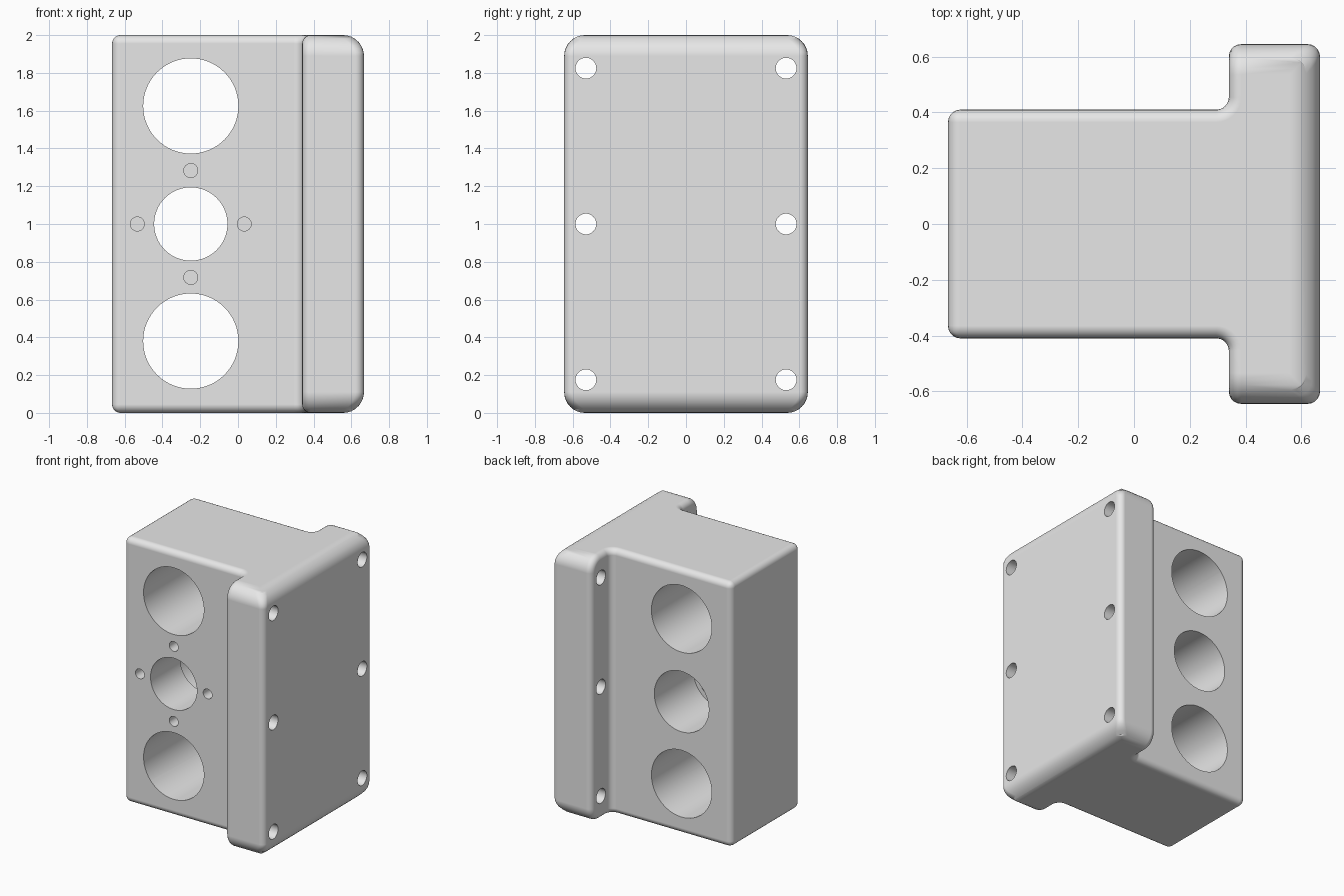
import bpy, bmesh, math
from mathutils import Matrix, Vector

cube = bpy.data.objects.get("Cube")
if cube:
    bpy.data.objects.remove(cube, do_unlink=True)

X, BODY_Y, FLANGE_X, FLANGE_Y, H = 0.667, 0.41, 0.34, 0.645, 2.0
R = 0.045            # edge rounding and inner fillet
CORNER = 0.11        # large flange corner radius
BORE_X = -0.25
SEG = 8

grey = bpy.data.materials.new("light grey")
grey.use_nodes = True
grey.diffuse_color = (0.8, 0.8, 0.8, 1)
grey.node_tree.nodes["Principled BSDF"].inputs["Base Color"].default_value = (0.8, 0.8, 0.8, 1)


def make_object(name, bm):
    mesh = bpy.data.meshes.new(name)
    bm.to_mesh(mesh)
    bm.free()
    mesh.materials.append(grey)
    obj = bpy.data.objects.new(name, mesh)
    bpy.context.collection.objects.link(obj)
    return obj


# T-shaped plan with filleted inner corners, extruded upward
half = [(-X, BODY_Y)]
for i in range(SEG + 1):
    a = math.pi / 2 * i / SEG
    half.append((FLANGE_X - R + R * math.sin(a), BODY_Y + R - R * math.cos(a)))
half += [(FLANGE_X, FLANGE_Y), (X, FLANGE_Y)]
plan = half + [(x, -y) for x, y in reversed(half)]

bm = bmesh.new()
base = bm.faces.new([bm.verts.new((x, y, 0)) for x, y in plan])
top = bmesh.ops.extrude_face_region(bm, geom=[base])["geom"]
bmesh.ops.translate(bm, vec=(0, 0, H), verts=[v for v in top if isinstance(v, bmesh.types.BMVert)])
bmesh.ops.recalc_face_normals(bm, faces=bm.faces)


def round_edges(edges, radius, segments):
    bmesh.ops.bevel(bm, geom=edges, offset=radius, offset_type='OFFSET', segments=segments,
                    profile=0.5, affect='EDGES', clamp_overlap=False)


# Large flange corners first, then every remaining sharp edge
round_edges([e for e in bm.edges if all(abs(v.co.y) > FLANGE_Y - 0.001 for v in e.verts)
             and abs(e.verts[0].co.z - e.verts[1].co.z) < 0.001], CORNER, SEG)
bm.normal_update()
round_edges([e for e in bm.edges if e.calc_face_angle(0) > math.radians(40)], R, 5)
bmesh.ops.recalc_face_normals(bm, faces=bm.faces)
block = make_object("bearing_block", bm)


def drill(name, start, end, radius, sides):
    """Cut a round hole between two points, then drop the cutter."""
    start, end = Vector(start), Vector(end)
    axis = end - start
    place = Matrix.Translation((start + end) / 2) @ axis.to_track_quat('Z', 'Y').to_matrix().to_4x4()
    cb = bmesh.new()
    bmesh.ops.create_cone(cb, cap_ends=True, segments=sides, radius1=radius, radius2=radius,
                          depth=axis.length, matrix=place)
    cutter = make_object(name, cb)
    cutter.hide_render = True
    mod = block.modifiers.new(name, 'BOOLEAN')
    mod.operation, mod.solver, mod.object = 'DIFFERENCE', 'EXACT', cutter
    bpy.ops.object.modifier_apply(modifier=mod.name)
    bpy.data.objects.remove(cutter, do_unlink=True)


bpy.ops.object.select_all(action='DESELECT')
block.select_set(True)
bpy.context.view_layer.objects.active = block

# Two large through bores
for z in (0.38, 1.625):
    drill("large_bore", (BORE_X, -0.6, z), (BORE_X, 0.6, z), 0.252, 64)

# Stepped middle bore, wider at the back
drill("middle_bore", (BORE_X, -0.6, 1), (BORE_X, 0.2, 1), 0.194, 64)
drill("back_counterbore", (BORE_X, -0.055, 1), (BORE_X, 0.6, 1), 0.228, 64)

# Four blind screw holes around the middle bore
for dx, dz in ((1, 0), (-1, 0), (0, 1), (0, -1)):
    x, z = BORE_X + 0.283 * dx, 1 + 0.283 * dz
    drill("screw_hole", (x, -0.6, z), (x, -0.2, z), 0.037, 32)

# Six mounting holes through the flange
for y in (-0.53, 0.53):
    for z in (0.175, 1.0, 1.825):
        drill("mounting_hole", (0.2, y, z), (0.8, y, z), 0.055, 32)

# Smooth rounding with flat faces kept flat
bpy.ops.object.shade_smooth_by_angle(angle=math.radians(30))
weighted = block.modifiers.new("flat_face_normals", 'WEIGHTED_NORMAL')
weighted.keep_sharp = True
weighted.weight = 100
